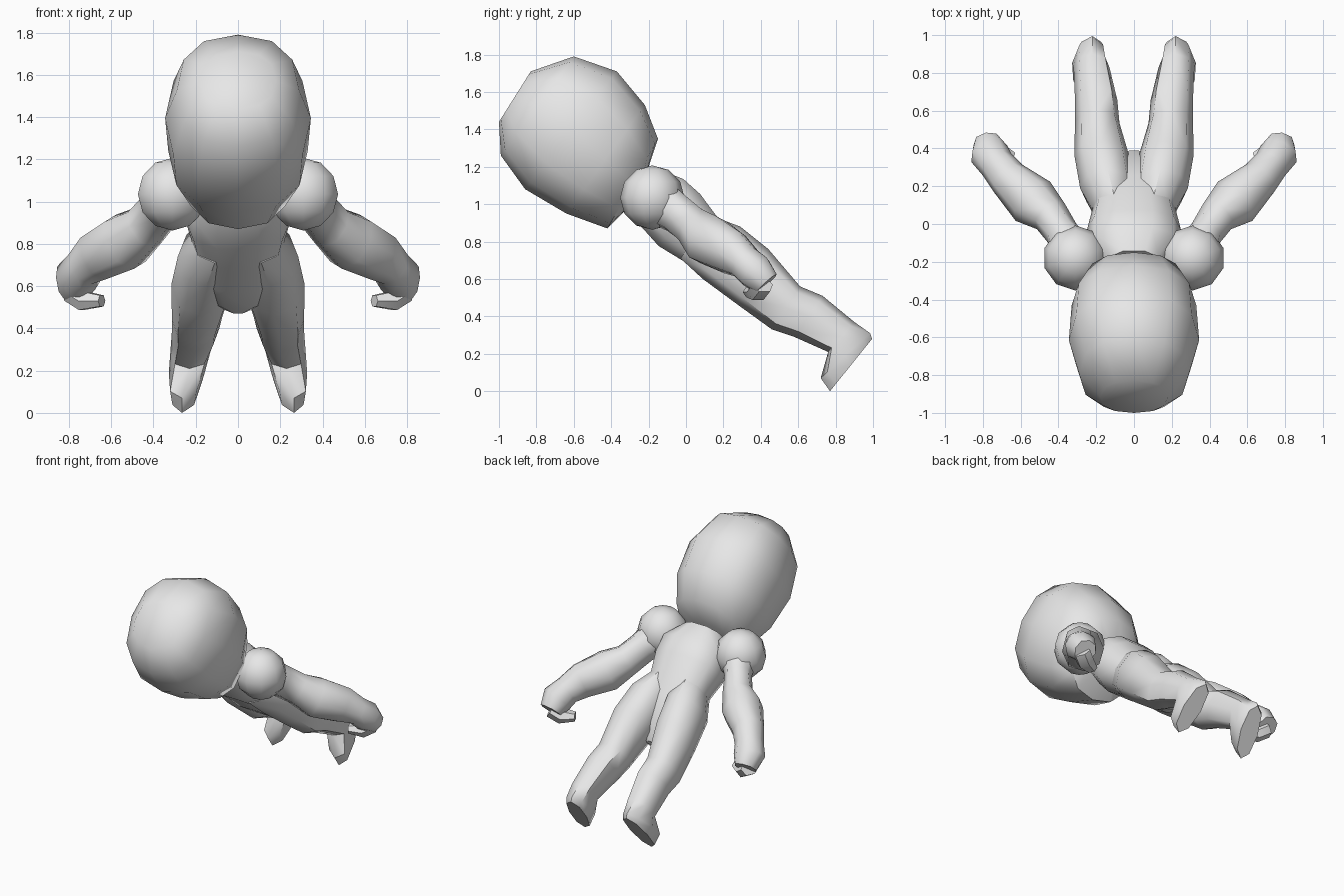
import bpy, bmesh, math
from mathutils import Vector as V

if "Cube" in bpy.data.objects:
    bpy.data.objects.remove(bpy.data.objects["Cube"])

grey = bpy.data.materials.new("plain_grey")
grey.diffuse_color = (0.8, 0.8, 0.8, 1)
grey.use_nodes = True
grey.node_tree.nodes["Principled BSDF"].inputs["Base Color"].default_value = grey.diffuse_color


def finish(bm, name, mirror=False, angle=50):
    bmesh.ops.recalc_face_normals(bm, faces=bm.faces)
    me = bpy.data.meshes.new(name)
    bm.to_mesh(me)
    bm.free()
    me.materials.append(grey)
    ob = bpy.data.objects.new(name, me)
    bpy.context.collection.objects.link(ob)
    bpy.ops.object.select_all(action='DESELECT')
    ob.select_set(True)
    bpy.context.view_layer.objects.active = ob
    bpy.ops.object.shade_smooth_by_angle(angle=math.radians(angle))
    if mirror:
        ob.modifiers.new("mirror", 'MIRROR').use_axis[0] = True
    return ob


def loft(name, rings, sides=8, power=0.9, mirror=False):
    """Skin rings of (centre, half axis a, half axis b) and close both ends."""
    bm = bmesh.new()
    loops = []
    for c, a, b in rings:
        loop = []
        for i in range(sides):
            t = 2 * math.pi * i / sides
            co, si = (math.copysign(abs(k) ** power, k) if abs(k) > 1e-6 else 0
                      for k in (math.cos(t), math.sin(t)))
            loop.append(bm.verts.new(c + a * co + b * si))
        loops.append(loop)
    for p, q in zip(loops, loops[1:]):
        for i in range(sides):
            j = (i + 1) % sides
            bm.faces.new((p[i], p[j], q[j], q[i]))
    bm.faces.new(loops[0])
    bm.faces.new(loops[-1])
    return finish(bm, name, mirror)


def section(xf, front, xb, back, half_width):
    """Ring from a front and a back point, widened sideways."""
    f, b = V((xf, *front)), V((xb, *back))
    return (f + b) / 2, V((half_width, 0, 0)), (b - f) / 2


def tube(name, path, sides=8):
    """Limb along a path of (x, y, z, side radius, vertical radius)."""
    pts = [V(p[:3]) for p in path]
    rings = []
    for i, p in enumerate(path):
        t = (pts[min(i + 1, len(pts) - 1)] - pts[max(i - 1, 0)]).normalized()
        a = t.cross(V((0, 0, 1))).normalized()
        rings.append((pts[i], a * p[3], t.cross(a) * p[4]))
    return loft(name, rings, sides, mirror=True)


# Large head, tipped forward
loft("head", [
    section(0, (-1.00, 1.44), 0, (-0.83, 1.71), 0.18),
    section(0, (-0.99, 1.26), 0, (-0.60, 1.79), 0.29),
    section(0, (-0.86, 1.08), 0, (-0.37, 1.71), 0.345),
    section(0, (-0.64, 0.95), 0, (-0.22, 1.53), 0.33),
    section(0, (-0.42, 0.87), 0, (-0.15, 1.35), 0.25),
    section(0, (-0.32, 0.97), 0, (-0.21, 1.17), 0.15),
], sides=12, power=0.85)

# Torso from neck to crotch
loft("torso", [
    section(0, (-0.33, 0.97), 0, (-0.14, 1.19), 0.15),
    section(0, (-0.24, 0.87), 0, (-0.01, 1.14), 0.25),
    section(0, (-0.15, 0.77), 0, (0.08, 1.06), 0.25),
    section(0, (0.00, 0.68), 0, (0.16, 0.95), 0.22),
    section(0, (0.13, 0.57), 0, (0.26, 0.84), 0.23),
    section(0, (0.26, 0.49), 0, (0.36, 0.66), 0.15),
    section(0, (0.33, 0.47), 0, (0.39, 0.54), 0.06),
], sides=10, power=0.8)

# Legs with thigh, calf, ankle and downward pointing foot
loft("leg", [
    section(0.11, (-0.03, 0.71), 0.10, (0.13, 0.94), 0.10),
    section(0.15, (0.09, 0.60), 0.14, (0.29, 0.88), 0.14),
    section(0.17, (0.28, 0.46), 0.17, (0.44, 0.76), 0.145),
    section(0.20, (0.46, 0.33), 0.19, (0.61, 0.56), 0.118),
    section(0.20, (0.58, 0.29), 0.20, (0.73, 0.51), 0.112),
    section(0.23, (0.76, 0.21), 0.22, (0.90, 0.37), 0.095),
    section(0.265, (0.72, 0.07), 0.22, (0.985, 0.31), 0.085),
    section(0.265, (0.77, 0.00), 0.22, (0.995, 0.28), 0.07),
], mirror=True)

# Rounded shoulder caps
bm = bmesh.new()
bmesh.ops.create_uvsphere(bm, u_segments=10, v_segments=6, radius=0.172)
for v in bm.verts:
    v.co = V((0.31, -0.18, 1.035)) + v.co
finish(bm, "shoulder_cap", mirror=True)

# Arms with thick forearms and blunt hands
tube("arm", [
    (0.31, -0.17, 1.03, 0.13, 0.13),
    (0.38, -0.05, 0.95, 0.09, 0.11),
    (0.44, 0.04, 0.88, 0.10, 0.11),
    (0.535, 0.12, 0.81, 0.138, 0.14),
    (0.665, 0.24, 0.745, 0.105, 0.125),
    (0.725, 0.315, 0.69, 0.095, 0.095),
    (0.765, 0.37, 0.64, 0.105, 0.10),
    (0.775, 0.43, 0.575, 0.075, 0.075),
])

# Curled fingers
tube("fingers", [
    (0.79, 0.41, 0.57, 0.06, 0.05),
    (0.73, 0.38, 0.53, 0.06, 0.05),
    (0.645, 0.34, 0.53, 0.04, 0.03),
], sides=6)
